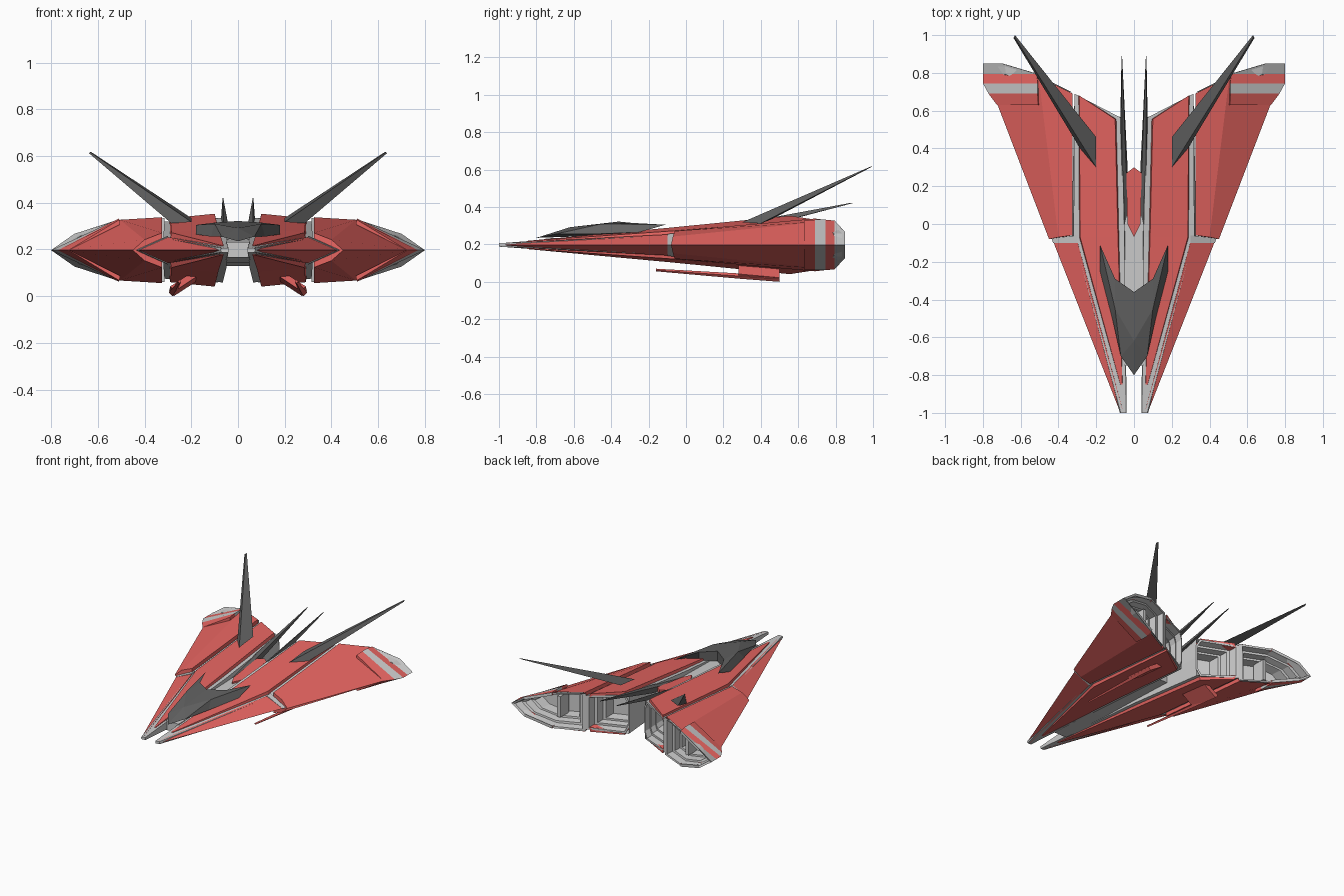
import bpy, bmesh
from mathutils import Vector

if "Cube" in bpy.data.objects:
    bpy.data.objects.remove(bpy.data.objects["Cube"])

ZC = 0.197  # height of the hull's symmetry plane


def material(name, color):
    m = bpy.data.materials.new(name)
    m.diffuse_color = (*color, 1)
    m.use_nodes = True
    m.node_tree.nodes["Principled BSDF"].inputs["Base Color"].default_value = m.diffuse_color
    return m


RED = material("red_paint", (0.80, 0.13, 0.12))
DARK = material("dark_metal", (0.12, 0.12, 0.12))


def make(name, verts, faces, mat=None, mirror_x=True, mirror_z=False):
    base = ZC if mirror_z else 0
    mesh = bpy.data.meshes.new(name)
    bm = bmesh.new()
    vs = [bm.verts.new(v) for v in verts]
    for f in faces:
        bm.faces.new([vs[i] for i in f])
    bmesh.ops.recalc_face_normals(bm, faces=bm.faces)
    bm.to_mesh(mesh)
    bm.free()
    ob = bpy.data.objects.new(name, mesh)
    ob.location.z = base
    bpy.context.collection.objects.link(ob)
    if mat:
        mesh.materials.append(mat)
    if mirror_x or mirror_z:
        mod = ob.modifiers.new("mirror", 'MIRROR')
        mod.use_axis = (mirror_x, False, mirror_z)
        mod.merge_threshold = 0.0005
    return ob


def loft(name, sections, mat=None, closed=True, caps=(True, True), **kw):
    """Skin matching point loops; open loops end on the symmetry plane."""
    n = len(sections[0])
    verts = [p for s in sections for p in s]
    faces = []
    for k in range(len(sections) - 1):
        for i in range(n if closed else n - 1):
            j = (i + 1) % n
            faces.append((k*n + i, k*n + j, (k+1)*n + j, (k+1)*n + i))
    if caps[0]:
        faces.append(tuple(range(n)))
    if caps[1]:
        faces.append(tuple(range(len(verts) - n, len(verts))))
    return make(name, verts, faces, mat, **kw)


HALF = dict(closed=False, caps=(True, False), mirror_z=True)

# Grey core of each hull, visible as strips between the red panels
loft("hull_core", [
    [(.04, -1, 0), (.042, -1, .009), (.07, -1, .009), (.075, -1, 0)],
    [(.045, -.07, 0), (.05, -.07, .078), (.32, -.06, .052), (.33, -.06, 0)],
    [(.06, .56, 0), (.065, .56, .138), (.315, .69, .122), (.315, .69, 0)],
], **HALF)


# Raised red panels along the inner hull
def panel(xi, xo, yi, yo, zi, zo):
    return [(xi - .008, yi, zi - .03), (xi, yi, zi), (xo, yo, zo), (xo + .006, yo, zo - .03)]


loft("inner_panel", [
    panel(.062, .072, -.85, -.85, .022, .021),
    panel(.085, .285, -.07, -.07, .094, .075),
    panel(.10, .29, .555, .68, .156, .137),
], RED, mirror_z=True)

# Front wing panel, outside the diagonal grey strip
loft("front_wing", [
    [(.058, -.985, 0), (.06, -.985, .010), (.078, -.985, 0)],
    [(.295, -.10, 0), (.298, -.10, .056), (.425, -.10, 0)],
], RED, closed=False, mirror_z=True)
loft("front_wing_trim", [
    [(.29, -.10, 0), (.30, -.10, .059), (.428, -.10, 0)],
    [(.29, -.06, 0), (.30, -.06, .062), (.437, -.075, 0)],
], closed=False, mirror_z=True)

# Rear wing with its raised leading edge
loft("rear_wing", [
    [(.325, -.06, 0), (.325, -.06, .074), (.40, -.07, .045), (.45, -.08, 0)],
    [(.325, .69, 0), (.325, .69, .141), (.505, .78, .130), (.745, .69, 0)],
], RED, **HALF)

# Striped wing tips: (y, inner x, inner height, outer x)
rings = [(.63, .508, .130, .725), (.69, .51, .135, .77), (.745, .51, .135, .8),
         (.795, .515, .130, .8), (.85, .70, .070, .8)]
for k, mat in enumerate((RED, None, RED, None)):
    secs = [[(xi - .004, y, h - .02), (xi, y, h), (xo, y, 0)] for y, xi, h, xo in rings[k:k+2]]
    loft(f"wing_tip_band_{k}", secs, mat, closed=False, caps=(k == 0, False), mirror_z=True)


# Recessed engine bays: the outline is stepped inwards and forwards
def bay(name, upper, steps):
    loop = [Vector(p) for p in upper]
    loop += [Vector((x, y, -z)) for x, y, z in reversed(upper) if z > 0]
    c = sum(loop, Vector()) / len(loop)
    secs = []
    for scale, depth in steps:
        secs.append([c + (p - c) * scale + Vector((0, -depth, ZC)) for p in loop])
    loft(name, secs, caps=(False, True))


STEPS = [(1, 0), (.9, 0), (.85, .05), (.74, .05), (.70, .10), (.60, .10), (.55, .17)]
bay("inner_engine_bay", [(.06, .56, .09), (.085, .57, .138), (.315, .69, .122)], STEPS)
bay("outer_engine_bay", [(.315, .69, .137), (.51, .79, .128), (.70, .85, .07), (.8, .85, 0)], STEPS)

# Vertical rib inside each outer bay
loft("bay_rib", [
    [(.50, y, ZC - .075), (.525, y, ZC - .075), (.525, y, ZC + .075), (.50, y, ZC + .075)]
    for y in (.62, .72)])


# Bridge joining the two hulls
def slab(y, w, z0, z1):
    return [(-w, y, z0), (w, y, z0), (w, y, z1), (-w, y, z1)]


loft("center_bridge", [slab(-.75, .05, .165, .232), slab(-.36, .055, .145, .245),
                       slab(.27, .065, .13, .255)], mirror_x=False)
loft("center_arrow", [
    [(0, -.07, z), (.035, 0, z), (.04, .27, z + .03), (0, .3, z + .03), (-.04, .27, z + .03), (-.035, 0, z)]
    for z in (.235, .262)], RED, mirror_x=False)

# Faceted canopy with swept rear points
make("canopy", [
    (0, -.80, .235), (0, -.62, .292), (0, -.36, .322), (.07, -.70, .255),
    (.10, -.45, .310), (.18, -.11, .305), (.10, -.29, .315), (.115, -.50, .255),
    (.18, -.25, .265), (0, -.36, .25), (.10, -.29, .255)],
    [(0, 3, 1), (1, 3, 4), (1, 4, 6, 2), (4, 5, 6), (3, 7, 4), (4, 7, 8, 5),
     (2, 6, 10, 9), (6, 5, 8, 10), (0, 9, 10, 7, 3), (7, 10, 8)], DARK)

# Tall swept fins and the slim inner pair
loft("tall_fin", [
    [(.20, .30, .318), (.20, .46, .335), (.285, .40, .312)],
    [(.63, .985, .615), (.63, 1.0, .618), (.638, .985, .612)]], DARK)
loft("slim_fin", [
    [(.03, -.02, .235), (.062, -.02, .255), (.075, .42, .30), (.035, .32, .27)],
    [(.063, .87, .42), (.066, .87, .42), (.066, .89, .42), (.063, .89, .42)]], DARK)

# Underslung guns: angled mount and long barrel
loft("gun_mount", [
    [(.175, .28, .085), (.20, .28, .10), (.29, .28, .042), (.27, .28, .022)],
    [(.175, .50, .065), (.20, .50, .085), (.295, .50, .022), (.275, .50, .0)]], RED)


def square(x, y, z, r):
    return [(x - r, y, z), (x, y, z - r), (x + r, y, z), (x, y, z + r)]


loft("gun_barrel", [square(.25, -.16, .063, .007), square(.27, .28, .031, .014),
                    square(.28, .50, .016, .016)], RED)
